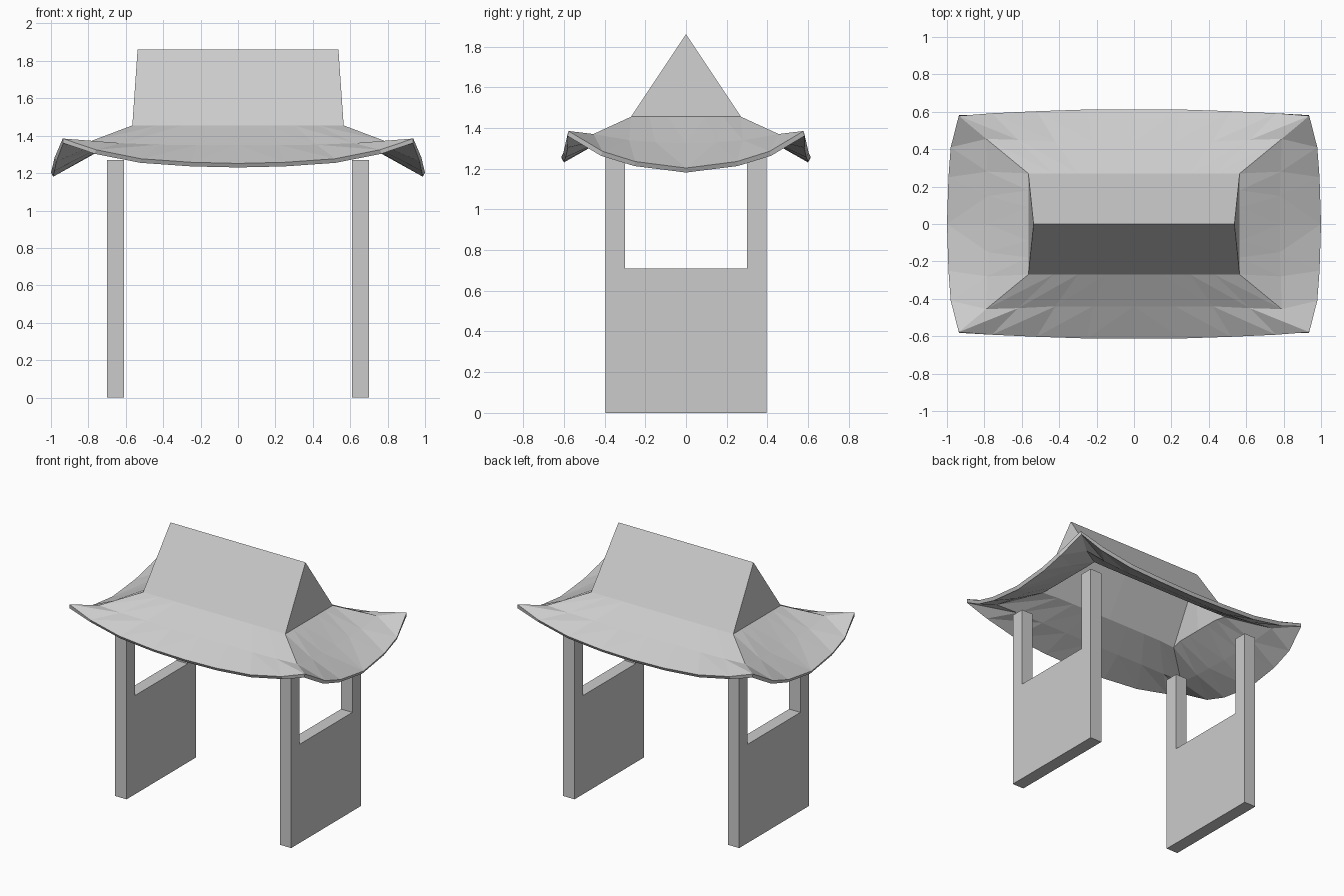
import bpy

cube = bpy.data.objects.get("Cube")
if cube:
    bpy.data.objects.remove(cube, do_unlink=True)

grey = bpy.data.materials.new("plain_grey")
grey.use_nodes = True
tone = (0.6, 0.6, 0.6, 1)
grey.diffuse_color = tone
grey.node_tree.nodes["Principled BSDF"].inputs["Base Color"].default_value = tone


def add_mesh(name, verts, faces):
    mesh = bpy.data.meshes.new(name)
    mesh.from_pydata(verts, [], faces)
    mesh.materials.append(grey)
    obj = bpy.data.objects.new(name, mesh)
    bpy.context.collection.objects.link(obj)
    return obj


# Roof: one quarter, as three rings running from the long side round the hip to the short side
collar = [(x, 0.27, 1.455) for x in (0, 0.15, 0.3, 0.43, 0.565)]
collar += [(0.565, y, 1.455) for y in (0.18, 0.09, 0)]
middle = [(0, 0.44, 1.35), (0.22, 0.44, 1.35), (0.42, 0.44, 1.352), (0.62, 0.45, 1.36),
          (0.79, 0.455, 1.37), (0.785, 0.28, 1.34), (0.78, 0.15, 1.33), (0.78, 0, 1.325)]
eave = [(0, 0.612, 1.252), (0.25, 0.612, 1.258), (0.52, 0.603, 1.277), (0.76, 0.592, 1.325),
        (0.937, 0.578, 1.385), (0.98, 0.41, 1.285), (0.992, 0.25, 1.235), (1, 0, 1.203)]
ridge = [(0, 0, 1.86), (0.537, 0, 1.86)]

n = len(collar)
corner = 4
faces = []
for ring in range(2):
    for i in range(n - 1):
        a, b = ring * n + i, (ring + 1) * n + i
        faces += [(a, a + 1, b + 1), (a, b + 1, b)]
middle_ridge, end_ridge = 3 * n, 3 * n + 1
# Gable slope and gable end above the collar
faces.append([middle_ridge, end_ridge] + list(range(corner, -1, -1)))
faces.append([end_ridge] + list(range(n - 1, corner - 1, -1)))

roof = add_mesh("roof", collar + middle + eave + ridge, faces)
mirror = roof.modifiers.new("mirror", 'MIRROR')
mirror.use_axis = (True, True, False)
mirror.use_clip = True
shell = roof.modifiers.new("shell", 'SOLIDIFY')
shell.thickness = 0.025
shell.offset = -1

# End supports: a U-shaped outline, extruded across its thickness
half, notch, sill, top = 0.395, 0.3, 0.71, 1.27
outline = [(-half, 0), (half, 0), (half, top), (notch, top),
           (notch, sill), (-notch, sill), (-notch, top), (-half, top)]
m = len(outline)
for name, x0 in (("right_support", -0.7), ("left_support", 0.61)):
    verts = [(x, y, z) for x in (x0, x0 + 0.09) for y, z in outline]
    sides = [(i, (i + 1) % m, m + (i + 1) % m, m + i) for i in range(m)]
    sides = [face[::-1] for face in sides]
    add_mesh(name, verts, sides + [list(range(m))[::-1], list(range(m, 2 * m))])
